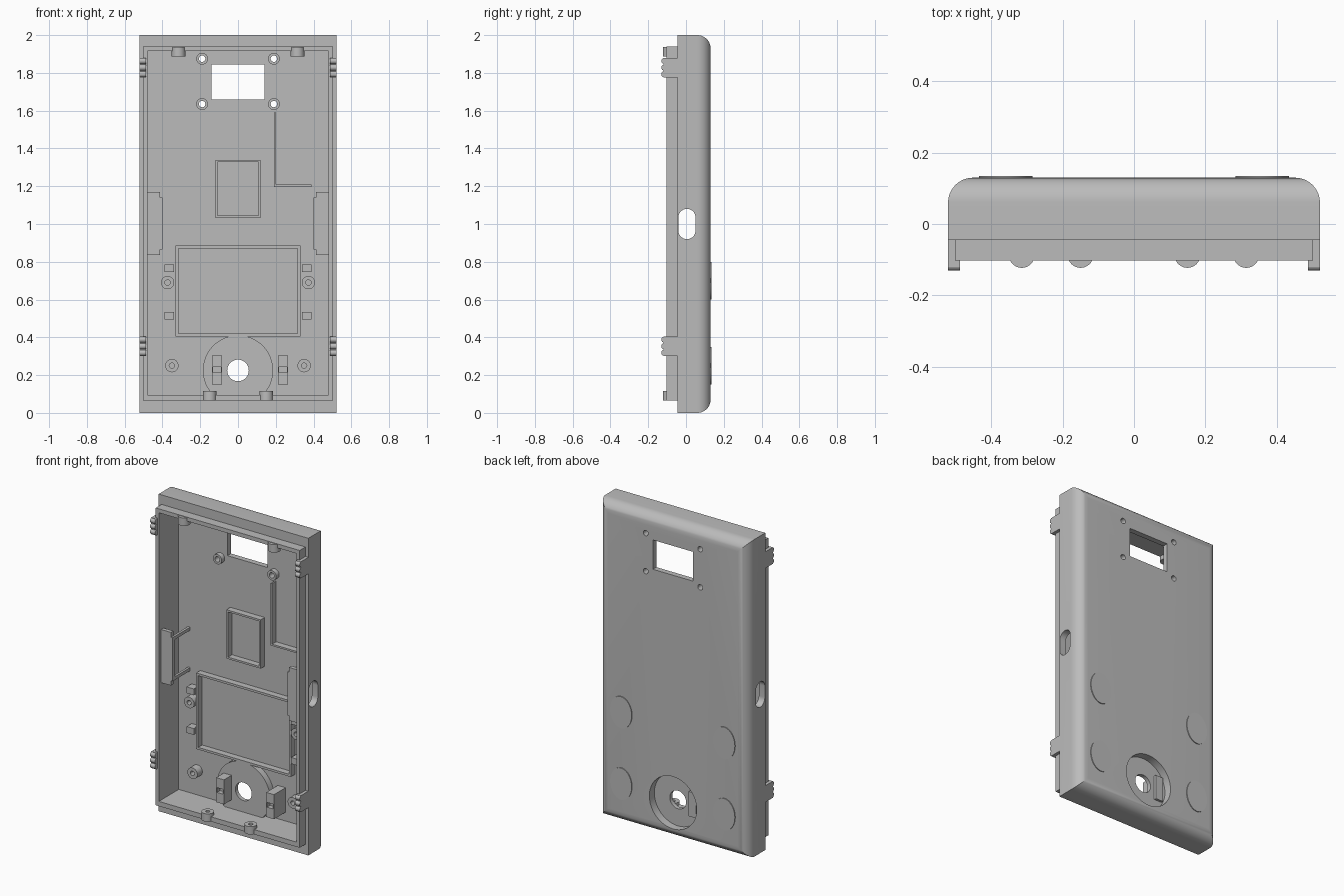
import bpy, bmesh, math
from mathutils import Matrix, Vector

cube = bpy.data.objects.get("Cube")
if cube:
    bpy.data.objects.remove(cube, do_unlink=True)

grey = bpy.data.materials.new("case grey")
grey.use_nodes = True
colour = (0.5, 0.5, 0.5, 1)
grey.diffuse_color = colour
grey.node_tree.nodes["Principled BSDF"].inputs["Base Color"].default_value = colour

FLOOR = 0.095    # inner face of the back panel
BACK = 0.13      # outer face of the back panel
RIM = -0.045     # front edge of the shell
LIP = -0.103     # front edge of the inner lip


def finish(name, bm):
    bmesh.ops.recalc_face_normals(bm, faces=bm.faces)
    mesh = bpy.data.meshes.new(name)
    bm.to_mesh(mesh)
    bm.free()
    mesh.materials.append(grey)
    obj = bpy.data.objects.new(name, mesh)
    bpy.context.collection.objects.link(obj)
    return obj


def box(name, x, y, z, radius=0, pick=None):
    """Box from (low, high) ranges, rounding the edges that pick accepts."""
    bm = bmesh.new()
    bmesh.ops.create_cube(bm, size=1)
    for v in bm.verts:
        v.co = [r[0] if c < 0 else r[1] for c, r in zip(v.co, (x, y, z))]
    if pick:
        edges = [e for e in bm.edges if pick(e.verts[0].co, e.verts[1].co)]
        bmesh.ops.bevel(bm, geom=edges, offset=radius, segments=10,
                        profile=0.5, affect='EDGES', clamp_overlap=True)
    return finish(name, bm)


def rod(name, centre, radius, length, axis='Y', squash=1):
    """Cylinder along an axis; squash narrows it in x."""
    bm = bmesh.new()
    bmesh.ops.create_cone(bm, cap_ends=True, segments=48, radius1=radius,
                          radius2=radius, depth=length)
    turn = {'X': Matrix.Rotation(math.pi / 2, 4, 'Y'),
            'Y': Matrix.Rotation(math.pi / 2, 4, 'X'),
            'Z': Matrix.Identity(4)}[axis]
    bmesh.ops.transform(bm, verts=bm.verts, matrix=Matrix.Translation(Vector(centre))
                        @ Matrix.Diagonal((squash, 1, 1, 1)) @ turn)
    return finish(name, bm)


def y_rod(name, x, z, radius, y0, y1, squash=1):
    return rod(name, (x, (y0 + y1) / 2, z), radius, y1 - y0, 'Y', squash)


def cut(obj, *cutters):
    for cutter in cutters:
        mod = obj.modifiers.new("cut", 'BOOLEAN')
        mod.operation = 'DIFFERENCE'
        mod.solver = 'EXACT'
        mod.object = cutter
        bpy.context.view_layer.objects.active = obj
        bpy.ops.object.modifier_apply(modifier=mod.name)
        bpy.data.objects.remove(cutter, do_unlink=True)
    return obj


def cavity():
    return box("cutter", (-0.48, 0.48), (-0.3, FLOOR), (0.095, 1.915))


def tube(name, x, z, radius, hole, y0, y1):
    return cut(y_rod(name, x, z, radius, y0, y1),
               y_rod("cutter", x, z, hole, y0 - 0.1, y1 + 0.1))


def frame(name, x, z, y0, wall):
    return cut(box(name, x, (y0, FLOOR), z),
               box("cutter", (x[0] + wall, x[1] - wall), (-0.3, 0.3),
                   (z[0] + wall, z[1] - wall)))


# Shell with rounded back edges, cavity and openings
shell = box("shell", (-0.522, 0.522), (RIM, BACK), (0, 2), 0.07,
            lambda a, b: a.y > 0.1 and b.y > 0.1)
cut(shell, cavity(),
    box("cutter", (-0.14, 0.14), (0, 0.3), (1.66, 1.845)),
    box("cutter", (-1, 1), (-0.04, 0.05), (0.92, 1.08), 0.0445,
        lambda a, b: abs(a.x - b.x) > 1),
    y_rod("cutter", 0, 0.225, 0.165, 0.08, 0.3))
screen_holes = [(x, z) for x in (-0.19, 0.19) for z in (1.635, 1.875)]
for x, z in screen_holes:
    cut(shell, y_rod("cutter", x, z, 0.017, 0, 0.3))
    tube("screen_boss", x, z, 0.031, 0.017, 0.065, FLOOR + 0.004)

# Inner lip
cut(box("lip", (-0.502, 0.502), (LIP, RIM + 0.002), (0.065, 1.94)), cavity())

# Round cup around the dial opening
cut(y_rod("dial_cup", 0, 0.225, 0.186, 0.055, 0.11),
    y_rod("cutter", 0, 0.225, 0.165, 0.08, 0.3),
    y_rod("cutter", 0, 0.225, 0.057, -0.1, 0.3))

# Dial holder blocks with a small notch
for x in (-0.111, 0.238):
    cut(box("dial_holder", (x - 0.027, x + 0.027), (-0.02, FLOOR), (0.15, 0.305)),
        box("cutter", (x - 0.021, x + 0.021), (-0.1, 0.01), (0.213, 0.243)))

# Raised frames and the bent rib on the floor
frame("battery_frame", (-0.33, 0.33), (0.405, 0.885), 0.055, 0.014)
frame("chip_frame", (-0.12, 0.12), (1.032, 1.34), 0.055, 0.012)
box("rib_upright", (0.19, 0.2), (0.055, FLOOR), (1.197, 1.59))
box("rib_level", (0.19, 0.39), (0.055, FLOOR), (1.197, 1.208))

for s in (-1, 1):
    def span(a, b):
        return tuple(sorted((s * a, s * b)))

    # Screw posts and raised pads behind them
    for x, z in ((0.373, 0.69), (0.35, 0.25)):
        tube("screw_post", s * x, z, 0.035, 0.014, 0.045, FLOOR)
    for z in (0.7, 0.25):
        y_rod("back_pad", s * 0.36, z, 0.1, BACK - 0.004, BACK + 0.005, 0.75)

    # Small support blocks
    for z in (0.515, 0.765):
        box("support_block", span(0.34, 0.39), (0.045, FLOOR), (z - 0.02, z + 0.02))

    # Side bracket with two arms
    box("side_bracket", span(0.4, 0.485), (-0.08, -0.055), (0.865, 1.14))
    box("bracket_edge", span(0.412, 0.485), (-0.08, -0.055), (0.835, 1.17))
    for z in (0.865, 1.12):
        box("bracket_arm", span(0.4, 0.415), (-0.06, FLOOR), (z, z + 0.02))

    # Ridged side clips
    for z in (0.353, 1.828):
        box("clip_stem", span(0.5, 0.522), (-0.11, RIM + 0.002), (z - 0.052, z + 0.052))
        box("clip_hook", span(0.488, 0.522), (-0.12, LIP), (z - 0.052, z + 0.052))
        for step in (-1, 0, 1):
            rod("clip_ridge", (s * 0.505, -0.115, z + step * 0.035), 0.016, 0.034, 'X')

    # Rounded lugs on the top and bottom lip
    for x, z in ((0.315, 1.912), (0.15, 0.09)):
        cut(rod("lug", (s * x, -0.087, z), 0.036, 0.05, 'Z'),
            rod("cutter", (s * x, -0.087, z), 0.013, 0.2, 'Z'))

# Smooth rounded faces, keep hard edges sharp
bpy.ops.object.select_all(action='DESELECT')
for obj in bpy.context.collection.objects:
    if obj.type == 'MESH' and grey.name in obj.data.materials:
        obj.select_set(True)
        bpy.context.view_layer.objects.active = obj
bpy.ops.object.shade_smooth_by_angle(angle=math.radians(30))
